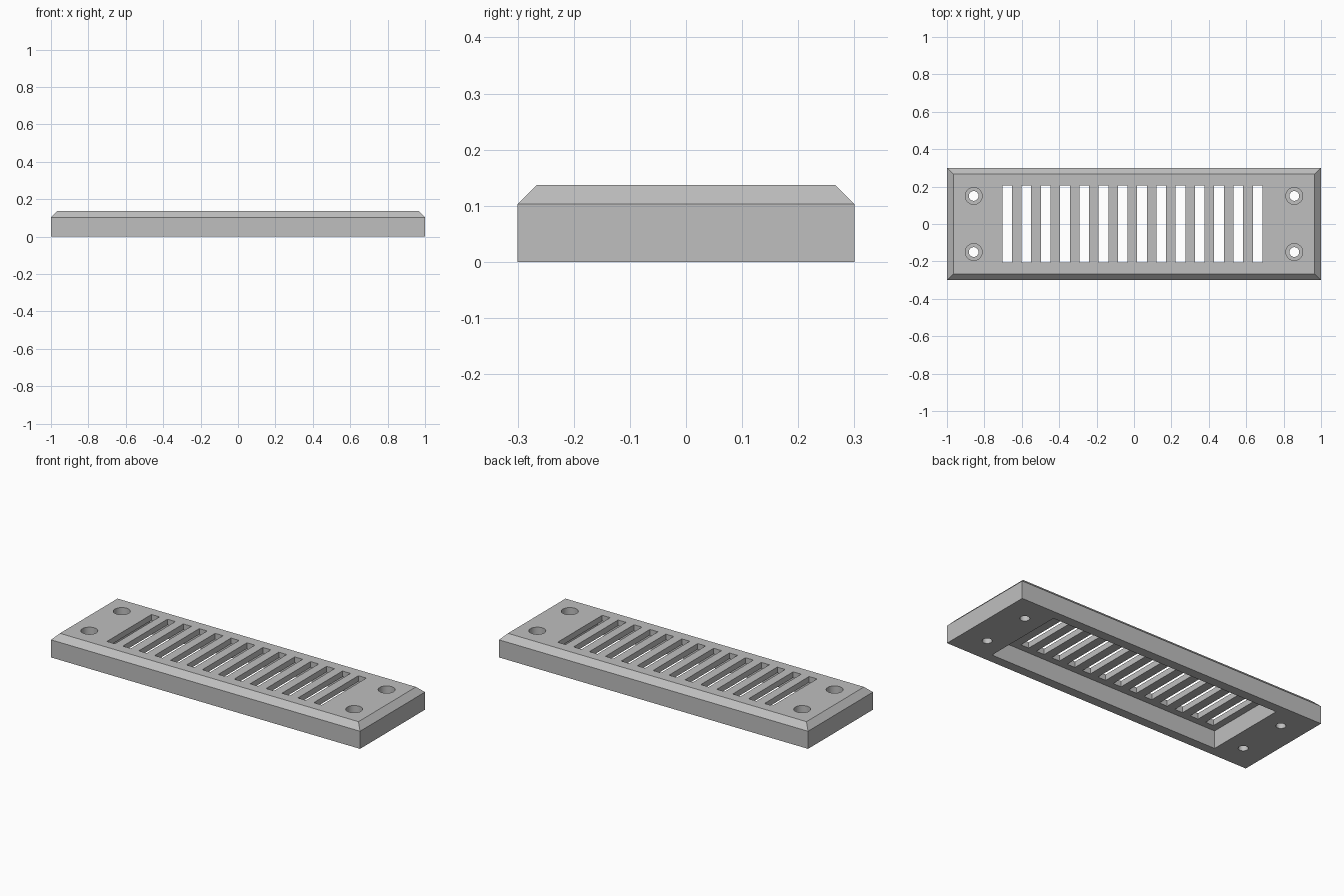
import bpy
import bmesh
from mathutils import Matrix, Vector

HEIGHT = 0.137      # overall thickness
SHOULDER = 0.103    # start of the chamfer, also the recess ceiling
CHAMFER = 0.034
PITCH = 0.103
SLOT_WIDTH = 0.0515

default = bpy.data.objects.get("Cube")
if default:
    bpy.data.objects.remove(default, do_unlink=True)

grey = bpy.data.materials.new("plain grey")
grey.use_nodes = True
grey.diffuse_color = (0.52, 0.52, 0.52, 1)
grey.node_tree.nodes["Principled BSDF"].inputs["Base Color"].default_value = (0.52, 0.52, 0.52, 1)


def add_box(bm, low, high):
    low, high = Vector(low), Vector(high)
    matrix = Matrix.Translation((low + high) / 2) @ Matrix.Diagonal((*(high - low), 1))
    return bmesh.ops.create_cube(bm, size=1, matrix=matrix)["verts"]


def add_cylinder(bm, x, y, radius, low, high):
    bmesh.ops.create_cone(bm, cap_ends=True, segments=48, radius1=radius, radius2=radius,
                          depth=high - low, matrix=Matrix.Translation((x, y, (low + high) / 2)))


def make_object(name, bm):
    mesh = bpy.data.meshes.new(name)
    bm.to_mesh(mesh)
    bm.free()
    mesh.materials.append(grey)
    obj = bpy.data.objects.new(name, mesh)
    bpy.context.collection.objects.link(obj)
    return obj


def cut(target, name, bm):
    cutter = make_object(name, bm)
    cutter.hide_render = True
    mod = target.modifiers.new(name, "BOOLEAN")
    mod.operation = "DIFFERENCE"
    mod.solver = "EXACT"
    mod.object = cutter
    bpy.context.view_layer.objects.active = target
    bpy.ops.object.modifier_apply(modifier=name)
    bpy.data.objects.remove(cutter, do_unlink=True)


# Plate: a box whose top face is extruded and drawn in to form the chamfer
bm = bmesh.new()
add_box(bm, (-1, -0.3, 0), (1, 0.3, SHOULDER))
top = max(bm.faces, key=lambda f: f.calc_center_median().z)
extruded = bmesh.ops.extrude_face_region(bm, geom=[top])
bmesh.ops.delete(bm, geom=[top], context="FACES_ONLY")
for v in extruded["geom"]:
    if isinstance(v, bmesh.types.BMVert):
        v.co.x -= CHAMFER if v.co.x > 0 else -CHAMFER
        v.co.y -= CHAMFER if v.co.y > 0 else -CHAMFER
        v.co.z = HEIGHT
bmesh.ops.recalc_face_normals(bm, faces=bm.faces)
plate = make_object("vent_plate", bm)

# Hollow underside
bm = bmesh.new()
add_box(bm, (-0.745, -0.245, -0.1), (0.745, 0.245, SHOULDER))
cut(plate, "recess_cutter", bm)

# Row of vent slots
bm = bmesh.new()
for i in range(14):
    x = -0.704 + i * PITCH
    add_box(bm, (x, -0.206, 0.05), (x + SLOT_WIDTH, 0.206, 0.2))
cut(plate, "slot_cutter", bm)

# Corner screw holes with wider seats for the screw heads
for name, radius, low in (("seat_cutter", 0.045, 0.068), ("hole_cutter", 0.026, -0.1)):
    bm = bmesh.new()
    for x in (-0.857, 0.857):
        for y in (-0.15, 0.15):
            add_cylinder(bm, x, y, radius, low, 0.2)
    cut(plate, name, bm)

bpy.ops.object.select_all(action="DESELECT")
plate.select_set(True)
bpy.context.view_layer.objects.active = plate
bpy.ops.object.shade_smooth_by_angle(angle=0.5)
